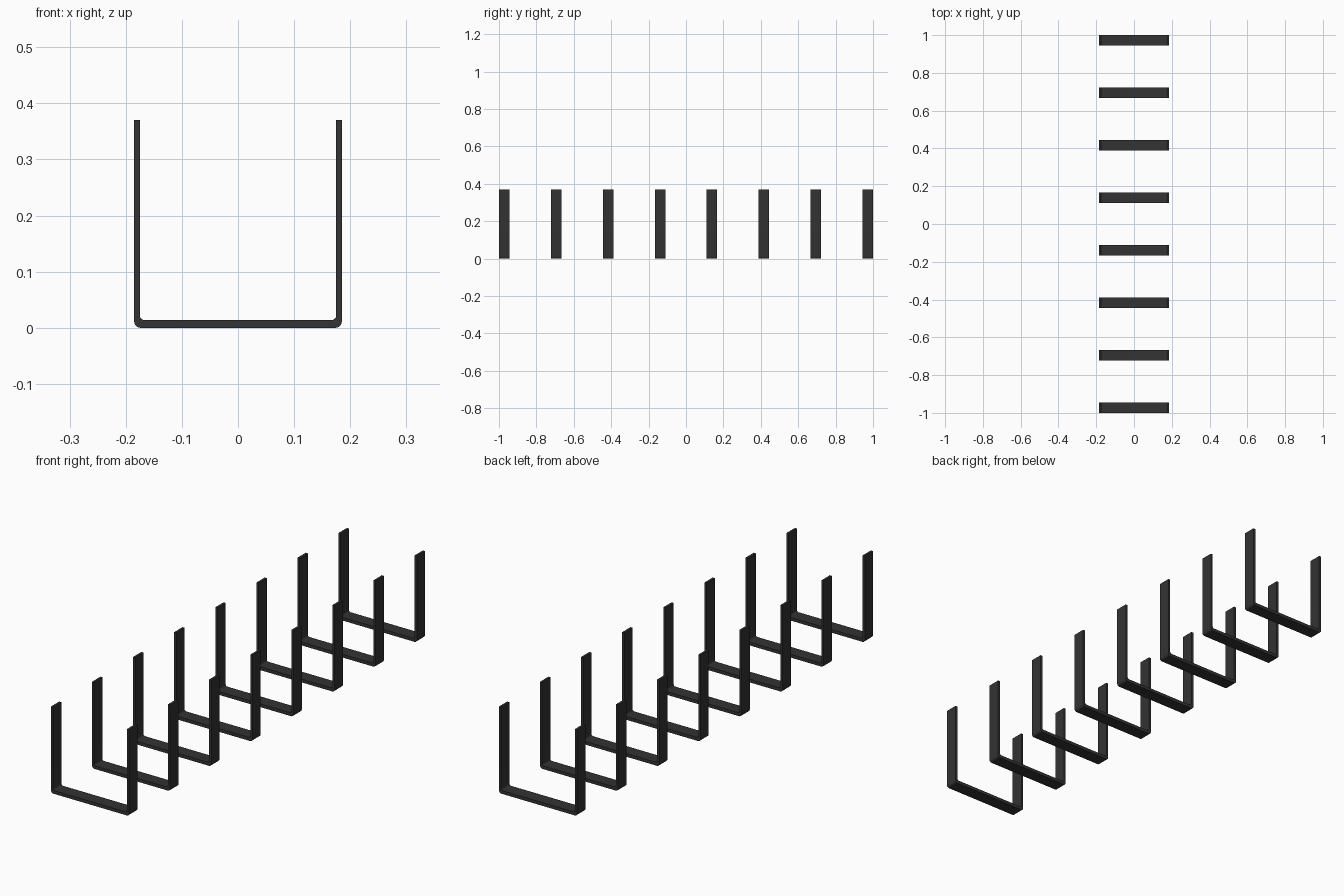
import bpy, bmesh, math

if "Cube" in bpy.data.objects:
    bpy.data.objects.remove(bpy.data.objects["Cube"])

W, H = 0.185, 0.37          # half width and height of each bracket
WALL, BASE = 0.010, 0.014   # wall and base thickness
DEPTH, COUNT = 0.056, 8
R_OUT, R_IN, SEG = 0.011, 0.008, 5

mat = bpy.data.materials.new("charcoal_black")
mat.diffuse_color = (0.033, 0.033, 0.033, 1)
mat.use_nodes = True
mat.node_tree.nodes["Principled BSDF"].inputs["Base Color"].default_value = mat.diffuse_color


def arc(cx, cz, r, a0, a1):
    pts = []
    for i in range(SEG + 1):
        a = math.radians(a0 + (a1 - a0) * i / SEG)
        pts.append((cx + r * math.cos(a), cz + r * math.sin(a)))
    return pts


# right half of the U profile, outer (bottom to top) and inner (bottom to top)
outer = arc(W - R_OUT, R_OUT, R_OUT, -90, 0) + [(W, H)]
xi = W - WALL
inner = arc(xi - R_IN, BASE + R_IN, R_IN, -90, 0) + [(xi, H)]


def bracket(name, y):
    bm = bmesh.new()
    # cross-section strip from left top, round the base, to right top
    out = [(-x, z) for x, z in reversed(outer)] + outer
    inn = [(-x, z) for x, z in reversed(inner)] + inner
    rings = []
    for (ox, oz), (ix, iz) in zip(out, inn):
        rings.append([bm.verts.new(p) for p in (
            (ox, y - DEPTH / 2, oz), (ox, y + DEPTH / 2, oz),
            (ix, y + DEPTH / 2, iz), (ix, y - DEPTH / 2, iz))])
    for a, b in zip(rings, rings[1:]):
        for k in range(4):
            n = (k + 1) % 4
            bm.faces.new((a[k], a[n], b[n], b[k]))
    bm.faces.new(rings[0])
    bm.faces.new(rings[-1])
    bmesh.ops.recalc_face_normals(bm, faces=bm.faces[:])
    me = bpy.data.meshes.new(name)
    bm.to_mesh(me)
    bm.free()
    me.materials.append(mat)
    ob = bpy.data.objects.new(name, me)
    bpy.context.collection.objects.link(ob)
    bpy.ops.object.select_all(action='DESELECT')
    ob.select_set(True)
    bpy.context.view_layer.objects.active = ob
    bpy.ops.object.shade_smooth_by_angle(angle=math.radians(30))


# evenly spaced row of brackets
span = 2 - DEPTH
for i in range(COUNT):
    bracket(f"u_bracket_{i + 1}", -span / 2 + span * i / (COUNT - 1))
